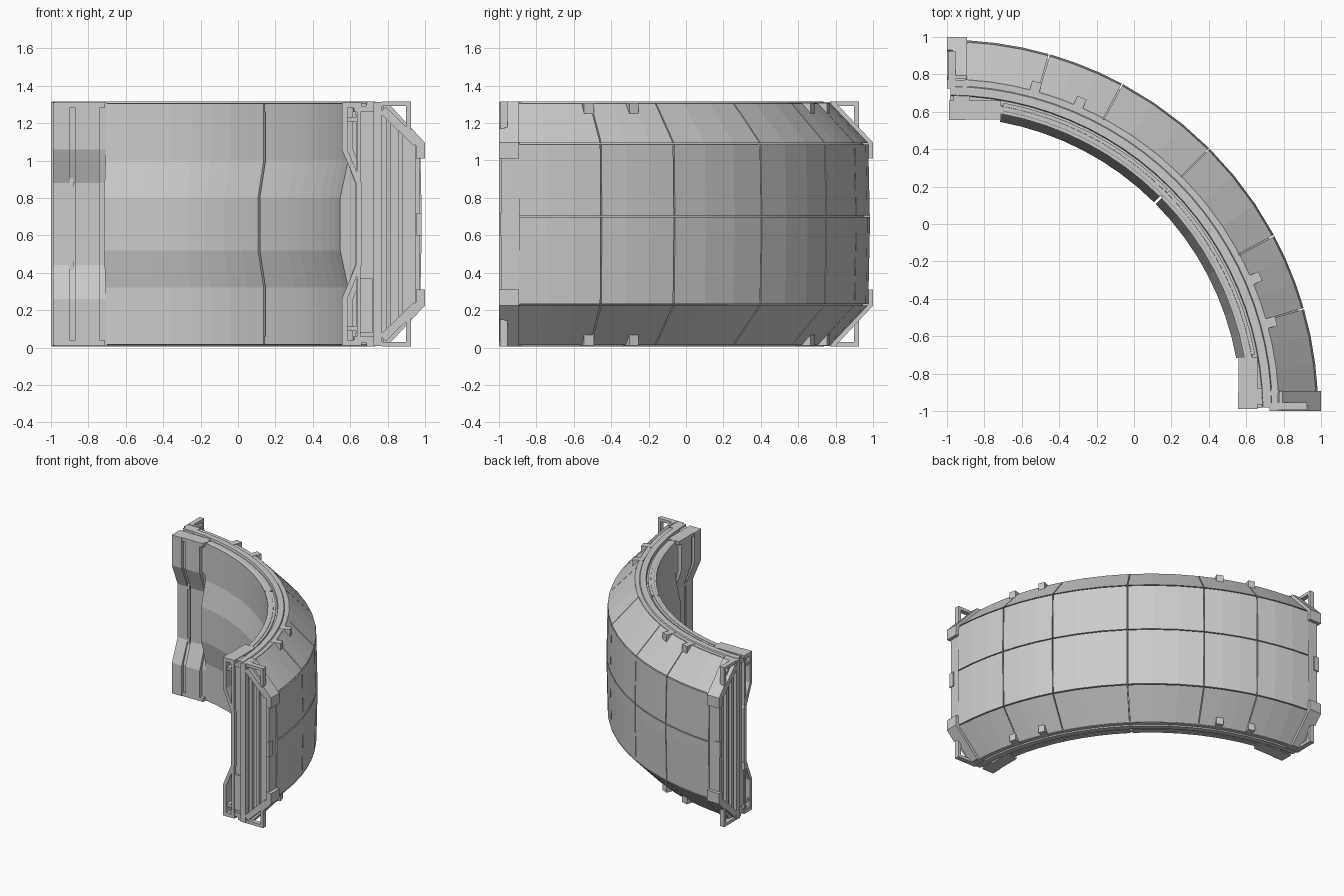
import bpy, bmesh
from math import sin, cos, radians, hypot

if "Cube" in bpy.data.objects:
    bpy.data.objects.remove(bpy.data.objects["Cube"])

CX = CY = -1.0      # centre of the quarter arc
ZC = 0.66           # mid height, everything mirrors about it


def skin(bm, rings):
    """Bridge equal closed rings of points and cap both ends."""
    vs = [[bm.verts.new(p) for p in ring] for ring in rings]
    n = len(vs[0])
    for a, b in zip(vs, vs[1:]):
        for i in range(n):
            j = (i + 1) % n
            bm.faces.new((a[i], a[j], b[j], b[i]))
    bm.faces.new(vs[0])
    bm.faces.new(vs[-1][::-1])


def sweep(bm, prof, a0, a1, n):
    """Sweep a (radius, height from middle) profile round the arc."""
    rings = []
    for k in range(n + 1):
        a = radians(a0 + (a1 - a0) * k / n)
        rings.append([(CX + r * cos(a), CY + r * sin(a), ZC + z) for r, z in prof])
    skin(bm, rings)


def prism(bm, prof, t0, t1):
    """Extrude a (radius, height) profile inward from both end faces."""
    skin(bm, [[(CX + r, CY + t, ZC + z) for r, z in prof] for t in (t0, t1)])
    skin(bm, [[(CX + t, CY + r, ZC + z) for r, z in prof] for t in (t0, t1)])


def bar(bm, p, q, w, t0, t1):
    """Straight bar from p to q in the end plane, w wide."""
    dx, dz = q[0] - p[0], q[1] - p[1]
    k = w / 2 / hypot(dx, dz)
    ox, oz = -dz * k, dx * k
    prism(bm, [(p[0] + ox, p[1] + oz), (q[0] + ox, q[1] + oz),
               (q[0] - ox, q[1] - oz), (p[0] - ox, p[1] - oz)], t0, t1)


def rect(r0, r1, z0, z1):
    return [(r0, z0), (r1, z0), (r1, z1), (r0, z1)]


def flip(prof, s):
    return [(r, z * s) for r, z in prof]


def mirrored(half):
    """Close an upper half outline with its lower mirror image."""
    return half + [(r, -z) for r, z in reversed(half)]


def finish(name, bm):
    bmesh.ops.recalc_face_normals(bm, faces=bm.faces)
    me = bpy.data.meshes.new(name)
    bm.to_mesh(me)
    bm.free()
    bpy.context.collection.objects.link(bpy.data.objects.new(name, me))


# Solid core behind the panels
bm = bmesh.new()
sweep(bm, mirrored([(1.665, 0.635), (1.755, 0.635), (1.955, 0.425)]), 1.2, 88.8, 18)
finish("wall_core", bm)

# Outer armour panels, separated by thin seams
bm = bmesh.new()
seams = [3, 16, 28.2, 45, 61.8, 74, 87]
for a, b in zip(seams, seams[1:]):
    for s in (1, -1):
        upright = [(1.985, 0.046), (1.977, 0.426), (1.94, 0.426), (1.94, 0.046)]
        chamfer = [(1.975, 0.434), (1.775, 0.645), (1.735, 0.63), (1.94, 0.434)]
        sweep(bm, flip(upright, s), a + 0.1, b - 0.1, 3)
        sweep(bm, flip(chamfer, s), a + 0.1, b - 0.1, 3)
    # narrow filler beside the middle seam
    sweep(bm, rect(1.94, 1.985, -0.046, 0.038), a + 0.1, b - 0.1, 3)
finish("outer_panels", bm)

# Grooved rim tracks along the top and bottom
bm = bmesh.new()
for s in (1, -1):
    rim = [(1.62, 0.60), (1.62, 0.64), (1.635, 0.648), (1.655, 0.648), (1.66, 0.632),
           (1.685, 0.632), (1.69, 0.655), (1.735, 0.655), (1.74, 0.646), (1.77, 0.646),
           (1.77, 0.60)]
    sweep(bm, flip(rim, s), 0.6, 89.4, 24)
finish("rim_tracks", bm)

# Two inner lining panels, bulging inward at mid height
bm = bmesh.new()
lining = mirrored([(1.675, 0.645), (1.615, 0.645), (1.615, 0.34), (1.572, 0.14)])
# outline runs down the bulged face and back up the flat rear
for a, b in ((10.4, 44.75), (45.25, 79.6)):
    sweep(bm, lining, a, b, 8)
finish("inner_lining", bm)

# Bent inner columns at both ends
bm = bmesh.new()
for r0, r1, th, t0, t1 in ((1.555, 1.63, 0.03, 0.01, 0.10),
                           (1.575, 1.64, 0.04, 0.10, 0.13),
                           (1.560, 1.625, 0.05, 0.13, 0.26),
                           (1.590, 1.635, 0.04, 0.26, 0.30)):
    face = [(r0, 0.65), (r0, 0.40), (r1, 0.22), (r1, -0.22), (r0, -0.40), (r0, -0.65)]
    prism(bm, face + [(r + th, z) for r, z in reversed(face)], t0, t1)
for s in (1, -1):
    prism(bm, flip(rect(1.56, 1.66, 0.62, 0.65), s), 0.01, 0.29)
    bar(bm, (1.575, 0.56 * s), (1.65, 0.56 * s), 0.025, 0.02, 0.1)
    bar(bm, (1.64, 0.58 * s), (1.64, 0.2 * s), 0.02, 0.02, 0.12)
finish("inner_columns", bm)

# End spine beams
bm = bmesh.new()
prism(bm, rect(1.725, 1.77, -0.652, 0.652), 0.0, 0.12)
prism(bm, rect(1.635, 1.725, -0.645, 0.645), 0.035, 0.12)
prism(bm, rect(1.635, 1.655, -0.645, 0.645), 0.01, 0.12)
prism(bm, rect(1.655, 1.72, -0.58, -0.29), 0.02, 0.05)
finish("end_spines", bm)

# Nested trapezoid ribs on the end faces
bm = bmesh.new()
for r, h in ((1.805, 0.57), (1.87, 0.50), (1.96, 0.44)):
    bar(bm, (r, -h), (r, h), 0.024, 0.015, 0.11)
prism(bm, rect(1.955, 1.98, -0.06, 0.06), 0.005, 0.05)
finish("end_ribs", bm)

# Corner brackets with open triangular gussets
bm = bmesh.new()
for s in (1, -1):
    plate = [(1.775, 0.655), (1.795, 0.655), (2.0, 0.435), (2.0, 0.35),
             (1.955, 0.35), (1.955, 0.415), (1.775, 0.595)]
    prism(bm, flip(plate, s), 0.03, 0.108)
    toe = [(1.93, 0.51), (2.0, 0.435), (2.0, 0.35), (1.955, 0.35), (1.955, 0.415), (1.90, 0.47)]
    prism(bm, flip(toe, s), 0.0, 0.108)
    bar(bm, (1.775, 0.61 * s), (1.955, 0.435 * s), 0.045, 0.0, 0.05)
    bar(bm, (1.77, 0.643 * s), (1.925, 0.643 * s), 0.024, 0.005, 0.045)
    bar(bm, (1.912, 0.65 * s), (1.912, 0.48 * s), 0.026, 0.005, 0.045)
finish("corner_brackets", bm)

# Small clips on the chamfered rim
bm = bmesh.new()
for a in (15.3, 23.3, 66.7, 74.7):
    for s in (1, -1):
        sweep(bm, flip(rect(1.74, 1.825, 0.58, 0.648), s), a - 0.85, a + 0.85, 1)
finish("rim_clips", bm)
